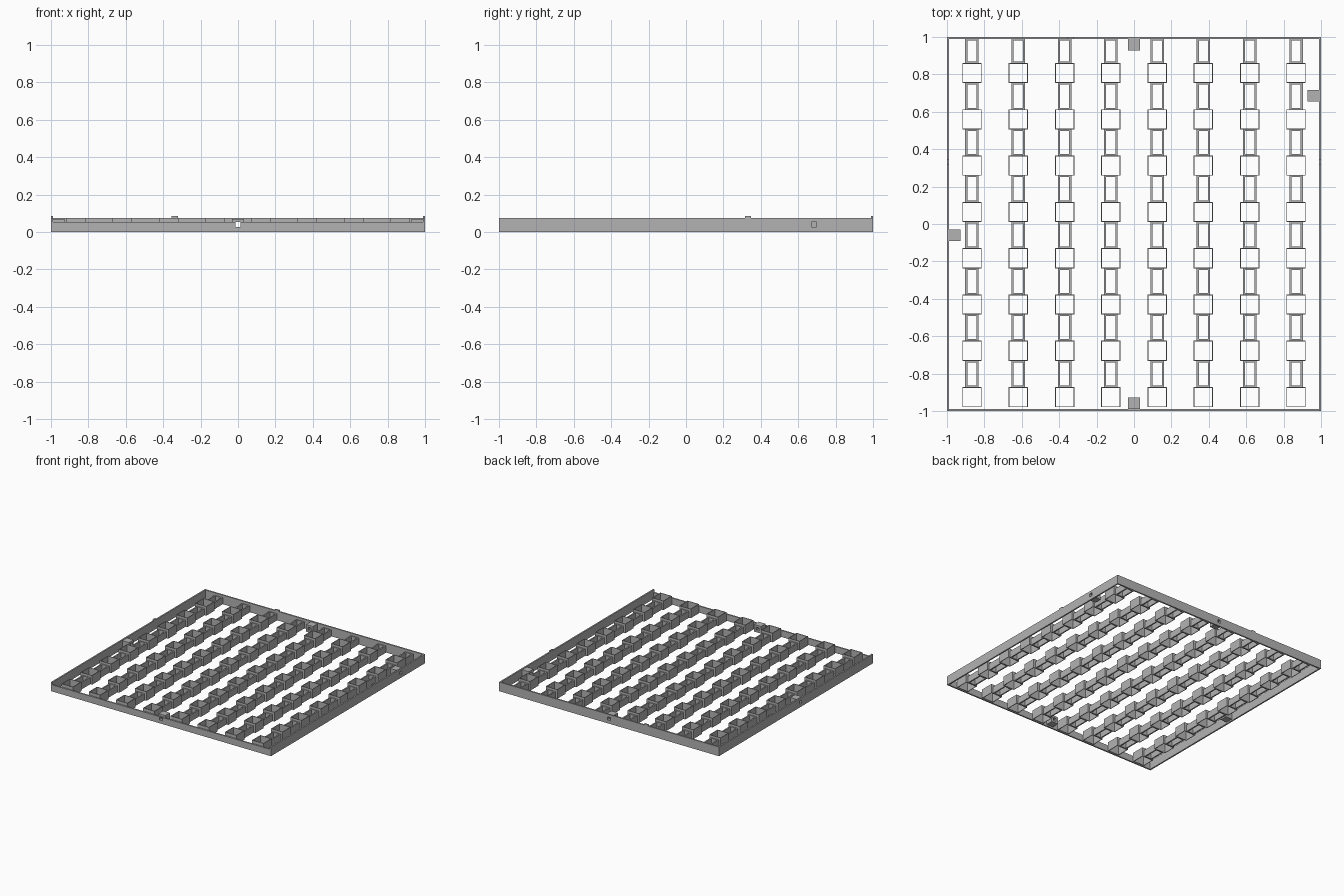
import bpy, bmesh

cube = bpy.data.objects.get("Cube")
if cube:
    bpy.data.objects.remove(cube, do_unlink=True)

grey = bpy.data.materials.new("plain_grey")
grey.use_nodes = True
colour = (0.45, 0.45, 0.45, 1)
grey.diffuse_color = colour
grey.node_tree.nodes["Principled BSDF"].inputs["Base Color"].default_value = colour


def place(axis, u, v, w):
    """Point at depth w along the axis, with u and v across it."""
    return [(w, u, v), (u, w, v), (u, v, w)][axis]


def ring(bm, axis, outer, inner, lo, hi):
    """Rectangular tube; rects are (u0, u1, v0, v1)."""
    def loop(rect, w):
        a, b, c, d = rect
        return [bm.verts.new(place(axis, u, v, w))
                for u, v in ((a, c), (b, c), (b, d), (a, d))]
    loops = [loop(outer, lo), loop(outer, hi), loop(inner, hi), loop(inner, lo)]
    for k in range(4):
        p, q = loops[k], loops[(k + 1) % 4]
        for i in range(4):
            j = (i + 1) % 4
            bm.faces.new((p[i], p[j], q[j], q[i]))


def solid(bm, x0, x1, y0, y1, z0, z1):
    c = bmesh.ops.create_cube(bm, size=1)["verts"]
    bmesh.ops.scale(bm, verts=c, vec=(x1 - x0, y1 - y0, z1 - z0))
    bmesh.ops.translate(bm, verts=c,
                        vec=((x0 + x1) / 2, (y0 + y1) / 2, (z0 + z1) / 2))


def finish(name, bm):
    bmesh.ops.recalc_face_normals(bm, faces=bm.faces)
    mesh = bpy.data.meshes.new(name)
    bm.to_mesh(mesh)
    bm.free()
    mesh.materials.append(grey)
    bpy.context.collection.objects.link(bpy.data.objects.new(name, mesh))


def inset(rect, du, dv):
    return (rect[0] + du, rect[1] - du, rect[2] + dv, rect[3] - dv)


T = 0.012              # outer wall thickness
E = 1 - T              # inner face of the walls
TOP, LOW = 0.075, 0.055
PITCH = 0.2475
cols = [(i - 3.5) * PITCH for i in range(8)]
rows = [0.807 - i * PITCH for i in range(8)]
HALF_X, HALF_Y = 0.052, 0.054

# Outer walls with a square port each, and a guide block behind each port
sides = [
    ("front", 1, -1, 0.0, LOW - 0.001, E),
    ("back", 1, 1, 0.0, TOP, E),
    ("left", 0, 1, 0.685, TOP, 1),
    ("right", 0, -1, -0.06, TOP, 1),
]
for name, axis, sign, c, height, reach in sides:
    port = (c - 0.013, c + 0.013, 0.027, 0.053)
    bm = bmesh.new()
    lo, hi = sorted((sign * E, sign))
    ring(bm, axis, (-reach, reach, 0, height), port, lo, hi)
    finish(name + "_wall", bm)
    bm = bmesh.new()
    lo, hi = sorted((sign * E, sign * 0.928))
    ring(bm, axis, (c - 0.031, c + 0.031, 0.012, 0.07), port, lo, hi)
    finish(name + "_guide_block", bm)

# Small clips rising from three walls
bm = bmesh.new()
for s in (-1, 1):
    x0, x1 = sorted((s * E, s))
    solid(bm, x0, x1, 0.315, 0.348, TOP, 0.085)
solid(bm, -0.355, -0.32, E, 1, TOP, 0.085)
finish("wall_clips", bm)

# Square open cells and the lower channels linking them
cells, channels = bmesh.new(), bmesh.new()
for x in cols:
    for i, y in enumerate(rows):
        cell = (x - HALF_X, x + HALF_X, y - HALF_Y, y + HALF_Y)
        ring(cells, 2, cell, inset(cell, 0.005, 0.005), 0, TOP)
        end = rows[i - 1] - HALF_Y if i else E
        link = (x - 0.036, x + 0.036, y + HALF_Y, end)
        ring(channels, 2, link, inset(link, 0.011, 0.008), 0, LOW)
finish("square_cells", cells)
finish("link_channels", channels)
